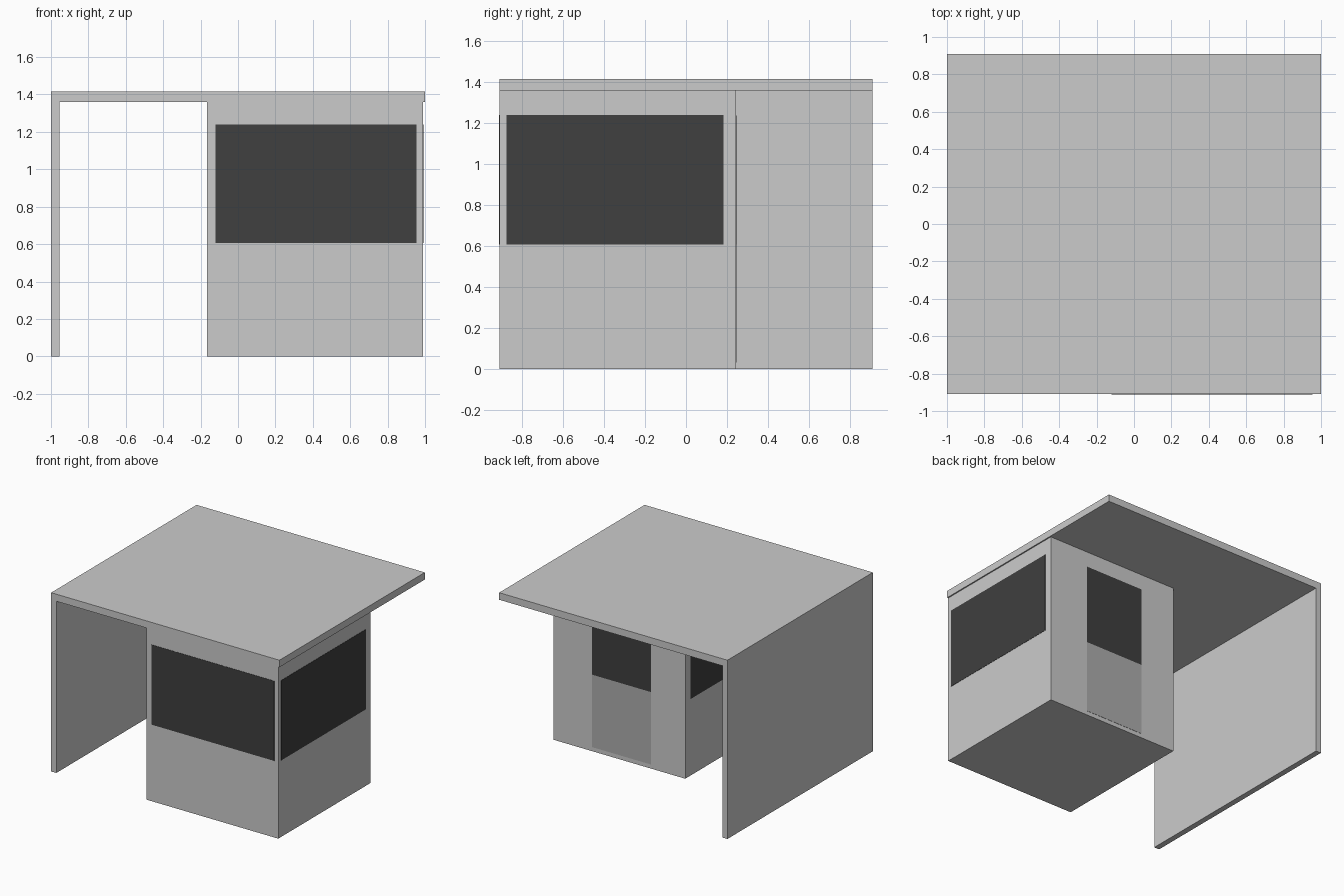
import bpy

if "Cube" in bpy.data.objects:
    bpy.data.objects.remove(bpy.data.objects["Cube"])

def material(name, v):
    m = bpy.data.materials.new(name)
    m.diffuse_color = (v, v, v, 1)
    m.use_nodes = True
    m.node_tree.nodes["Principled BSDF"].inputs["Base Color"].default_value = m.diffuse_color
    return m

glass = material("dark_glass", 0.05)
door_grey = material("door_grey", 0.42)

def box(name, x, y, z, mat=None):
    """Box spanning the given (min, max) ranges."""
    spans = (x, y, z)
    bpy.ops.mesh.primitive_cube_add(size=1, location=[(a + b) / 2 for a, b in spans])
    ob = bpy.context.object
    ob.name = name
    ob.scale = [b - a for a, b in spans]
    bpy.ops.object.transform_apply(location=False, rotation=False, scale=True)
    if mat:
        ob.data.materials.append(mat)
    return ob

T = 0.002                      # panel thickness proud of the walls
X0, X1 = -0.165, 0.99          # booth width
Y0, Y1 = -0.91, 0.245          # booth depth
TOP = 1.36                     # underside of the roof

# Shelter shell: flat roof and side wall
box("roof", (-1, 1), (-0.91, 0.91), (TOP, 1.416))
box("side_wall", (-1, -0.955), (-0.91, 0.91), (0, TOP))

# Enclosed booth
box("booth", (X0, X1), (Y0, Y1), (0, TOP))

# Windows on the front and both sides
WZ = (0.607, 1.24)
box("front_window", (-0.12, 0.955), (Y0 - T, Y0), WZ, glass)
for name, x in (("right_window", (X1, X1 + T)), ("left_window", (X0 - T, X0))):
    box(name, x, (-0.875, 0.182), WZ, glass)

# Back door with glazed upper half
box("door_panel", (0.135, 0.65), (Y1, Y1 + T), (0.033, 0.607), door_grey)
box("door_window", (0.135, 0.65), (Y1, Y1 + T), (0.607, 1.237), glass)
